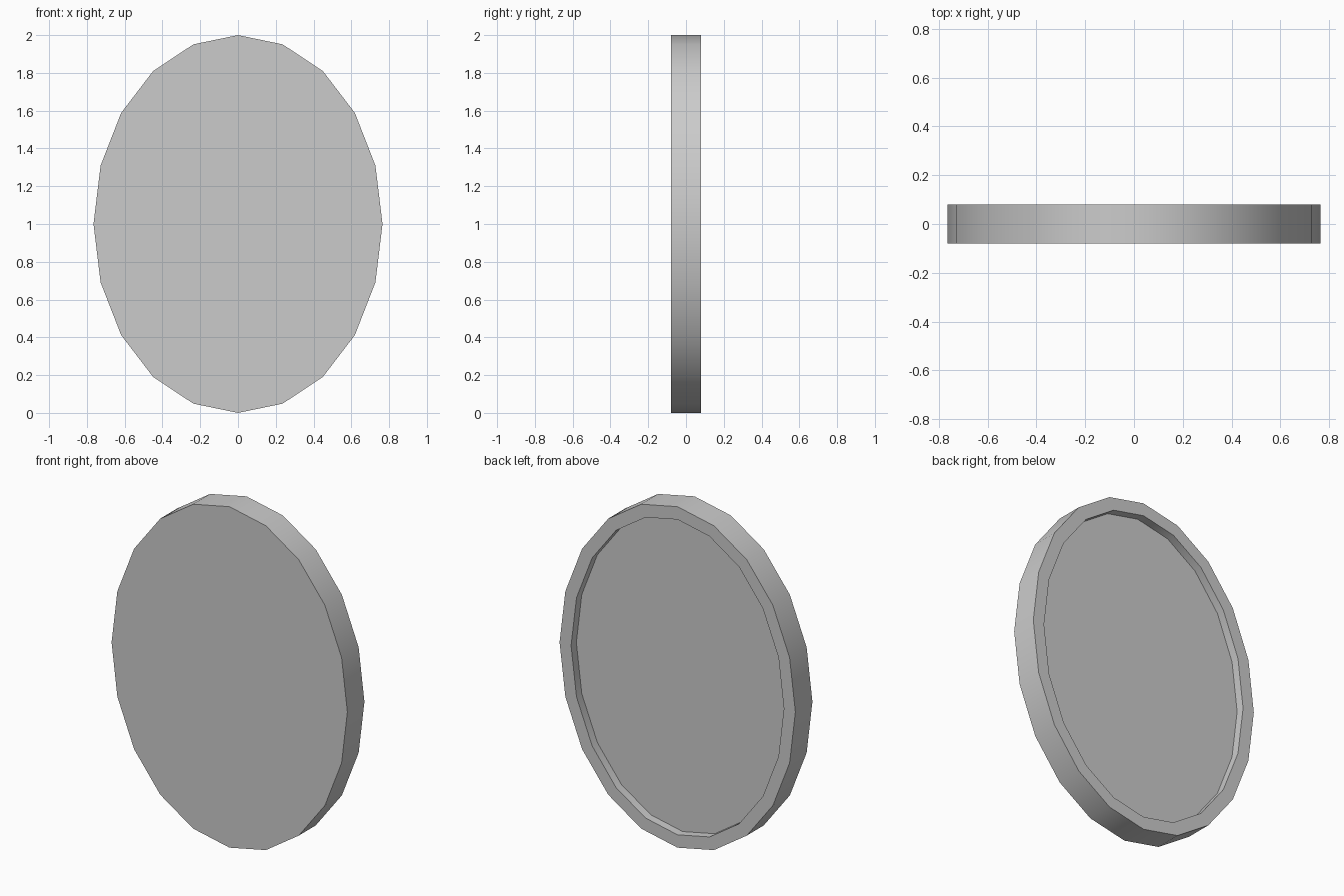
import bpy, bmesh, math

if "Cube" in bpy.data.objects:
    bpy.data.objects.remove(bpy.data.objects["Cube"])

HALF_W, HALF_H, HALF_T = 0.765, 1.0, 0.079
RIM, DEPTH, SIDES = 0.074, 0.049, 20

bm = bmesh.new()

# Oval front face, extruded to the back
front = bm.faces.new([
    bm.verts.new((HALF_W * math.sin(a), -HALF_T, 1 + HALF_H * math.cos(a)))
    for a in (2 * math.pi * i / SIDES for i in range(SIDES))])
ext = bmesh.ops.extrude_face_region(bm, geom=[front], use_keep_orig=True)["geom"]
bmesh.ops.translate(bm, vec=(0, 2 * HALF_T, 0),
                    verts=[g for g in ext if isinstance(g, bmesh.types.BMVert)])
bmesh.ops.recalc_face_normals(bm, faces=bm.faces[:])
back = max(bm.faces, key=lambda f: f.calc_center_median().y)

# Raised rim around a shallow recess on the back
bmesh.ops.inset_region(bm, faces=[back], thickness=RIM, use_even_offset=True)
floor = bmesh.ops.extrude_discrete_faces(bm, faces=[back])["faces"][0]
bmesh.ops.translate(bm, vec=(0, -DEPTH, 0), verts=floor.verts[:])
bmesh.ops.recalc_face_normals(bm, faces=bm.faces[:])

mesh = bpy.data.meshes.new("oval_panel")
bm.to_mesh(mesh)
bm.free()
panel = bpy.data.objects.new("oval_panel", mesh)
bpy.context.collection.objects.link(panel)

# Smooth side band with crisp rim edges
bpy.context.view_layer.objects.active = panel
panel.select_set(True)
bpy.ops.object.shade_smooth_by_angle(angle=math.radians(30))
